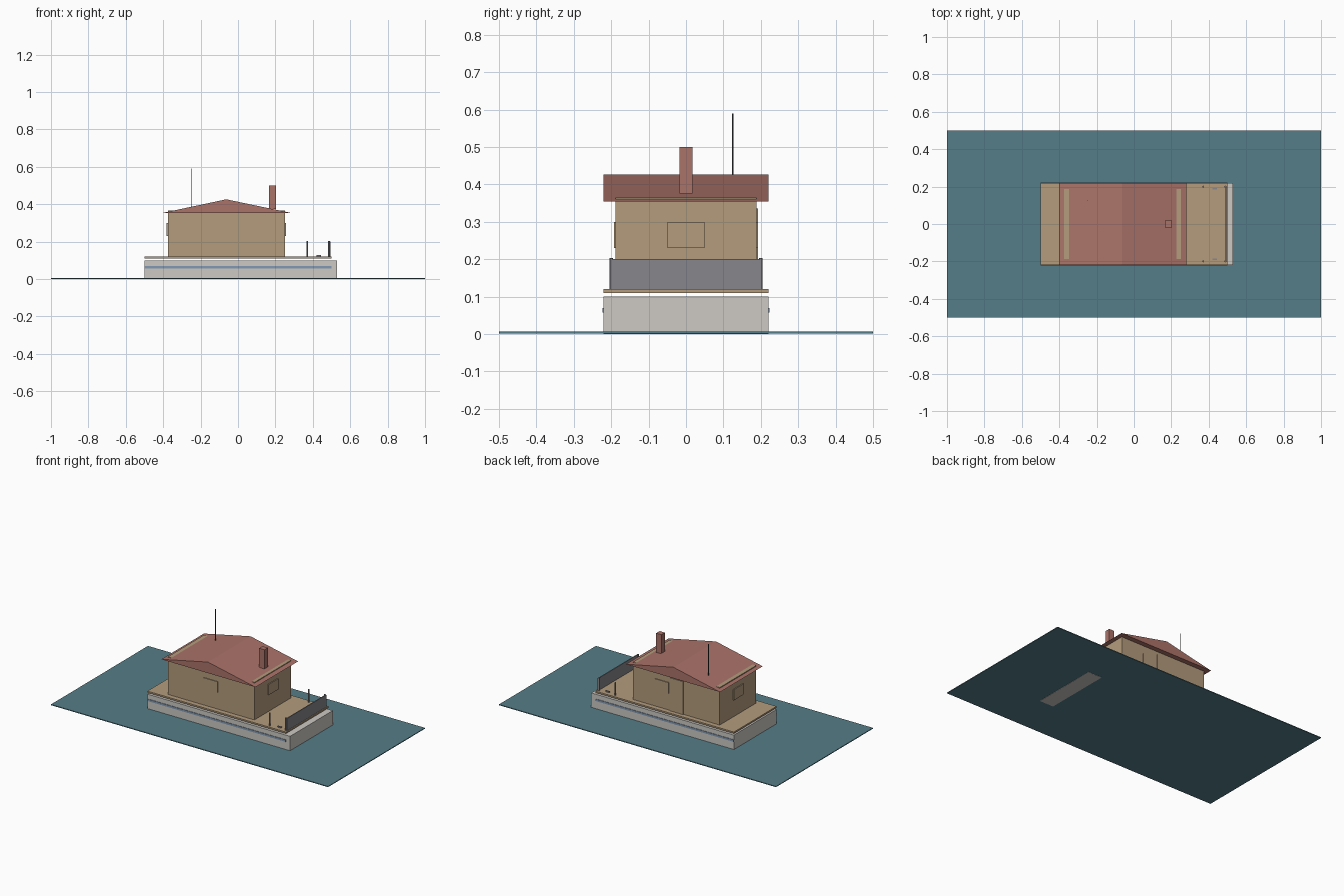
import bpy
import bmesh

cube = bpy.data.objects.get("Cube")
if cube:
    bpy.data.objects.remove(cube, do_unlink=True)


def material(name, srgb):
    """Flat colour given as 0-255 sRGB, stored as linear."""
    lin = [((c / 255 + 0.055) / 1.055) ** 2.4 for c in srgb]
    m = bpy.data.materials.new(name)
    m.use_nodes = True
    m.diffuse_color = (*lin, 1)
    m.node_tree.nodes["Principled BSDF"].inputs["Base Color"].default_value = (*lin, 1)
    return m


WATER = material("water_teal", (85, 125, 135))
HULL = material("hull_light_grey", (205, 201, 196))
STRIPE = material("stripe_blue_grey", (130, 153, 178))
TAN = material("timber_tan", (180, 156, 125))
ROOF = material("roof_brick_red", (170, 115, 105))
RAIL = material("rail_grey", (134, 134, 140))
DARK = material("mast_dark_grey", (70, 72, 76))


def finish(name, bm, mat):
    bmesh.ops.recalc_face_normals(bm, faces=bm.faces)
    me = bpy.data.meshes.new(name)
    bm.to_mesh(me)
    bm.free()
    me.materials.append(mat)
    ob = bpy.data.objects.new(name, me)
    bpy.context.collection.objects.link(ob)
    return ob


def box(name, x, y, z, mat):
    """Box from (min, max) pairs on each axis."""
    bm = bmesh.new()
    bmesh.ops.create_cube(bm, size=1)
    for v in bm.verts:
        v.co = [lo + (c + 0.5) * (hi - lo) for c, (lo, hi) in zip(v.co, (x, y, z))]
    return finish(name, bm, mat)


def rod(name, x, y, z, radius, mat, sides=8):
    bm = bmesh.new()
    bmesh.ops.create_cone(bm, cap_ends=True, segments=sides, radius1=radius,
                          radius2=radius, depth=z[1] - z[0])
    bmesh.ops.translate(bm, verts=bm.verts, vec=(x, y, sum(z) / 2))
    return finish(name, bm, mat)


def prism(name, profile, y, mat):
    """Extrude an x-z profile along y."""
    bm = bmesh.new()
    face = bm.faces.new([bm.verts.new((px, y[0], pz)) for px, pz in profile])
    ext = bmesh.ops.extrude_face_region(bm, geom=[face])["geom"]
    verts = [g for g in ext if isinstance(g, bmesh.types.BMVert)]
    bmesh.ops.translate(bm, verts=verts, vec=(0, y[1] - y[0], 0))
    return finish(name, bm, mat)


# Water sheet, hull and the deck floating just above it
box("water", (-1, 1), (-0.5, 0.5), (0.001, 0.006), WATER)
box("hull", (-0.5, 0.43), (-0.22, 0.22), (0.002, 0.1), HULL)
box("bow", (0.43, 0.53), (-0.22, 0.22), (0, 0.1), HULL)
box("deck", (-0.5, 0.5), (-0.22, 0.22), (0.11, 0.12), TAN)

# Cabin, whose top edges show through the low gable roof
box("cabin", (-0.375, 0.25), (-0.188, 0.188), (0.12, 0.365), TAN)
prism("roof", [(-0.4, 0.354), (0.28, 0.354), (-0.063, 0.426)], (-0.22, 0.22), ROOF)
box("chimney", (0.165, 0.203), (-0.018, 0.018), (0.375, 0.5), ROOF)
rod("antenna", -0.25, 0.125, (0.38, 0.59), 0.002, DARK)

# Windows and back door as thin raised plates
sill = (0.23, 0.3)
box("window_right", (0.249, 0.256), (-0.05, 0.05), sill, TAN)
box("window_left", (-0.381, -0.374), (-0.05, 0.05), sill, TAN)
box("window_front", (-0.113, -0.013), (-0.193, -0.187), sill, TAN)
box("window_back", (-0.01, 0.09), (0.187, 0.193), sill, TAN)
box("back_door", (-0.113, -0.017), (0.187, 0.193), (0.12, 0.335), TAN)

# Bow rail panel
box("bow_rail", (0.489, 0.495), (-0.203, 0.203), (0.12, 0.2), RAIL)

# Mirrored stripes, posts and cleats
for side, s in (("front", -1), ("back", 1)):
    box("stripe_" + side, (-0.5, 0.5), sorted((s * 0.215, s * 0.223)), (0.057, 0.07), STRIPE)
    for label, x in (("inner", 0.37), ("outer", 0.487)):
        rod(f"post_{label}_{side}", x, s * 0.2, (0.12, 0.203), 0.005, RAIL)
    box("cleat_" + side, (0.42, 0.445), sorted((s * 0.184, s * 0.192)), (0.12, 0.127), RAIL)
